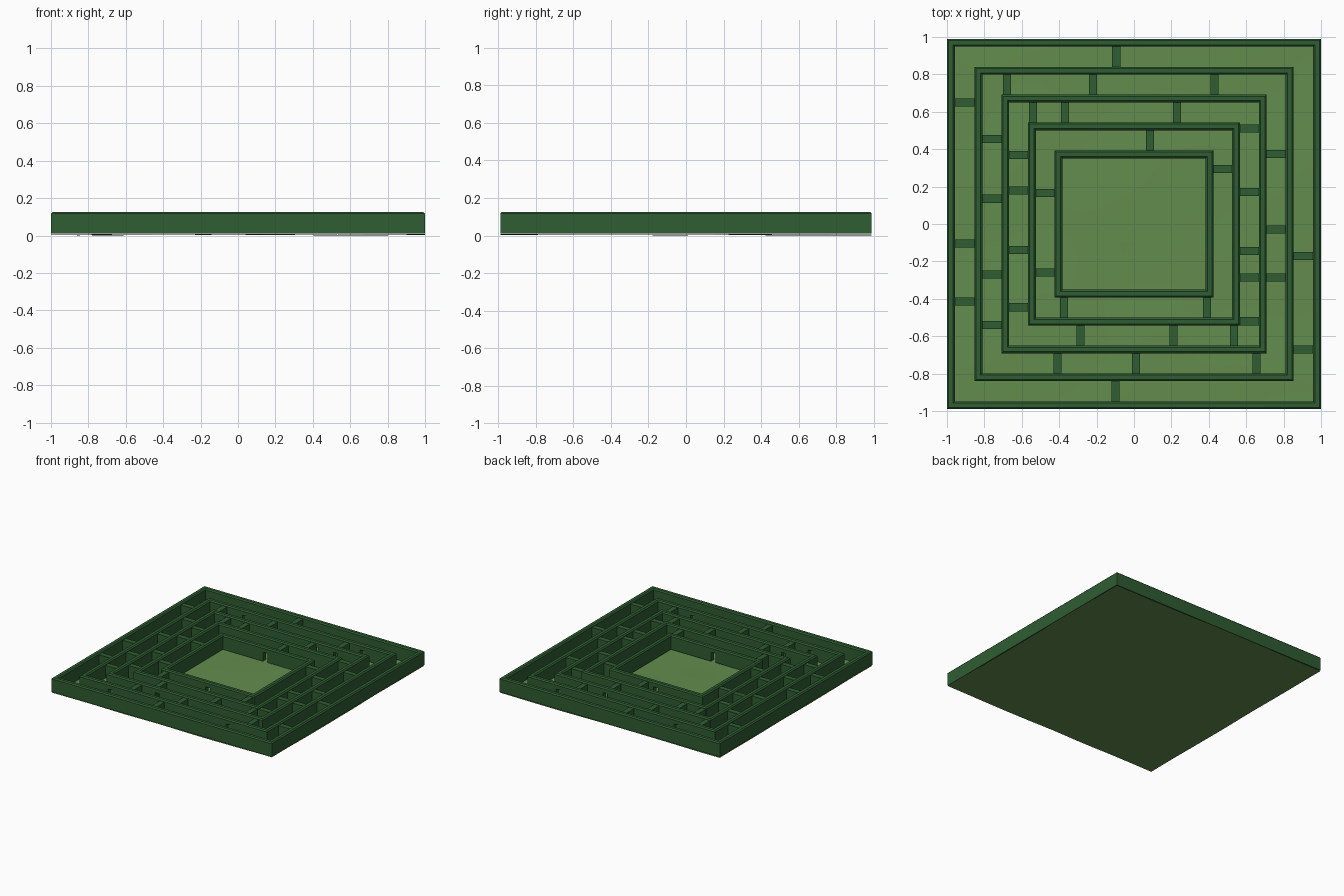
import bpy, bmesh
from mathutils import Vector, noise

if "Cube" in bpy.data.objects:
    bpy.data.objects.remove(bpy.data.objects["Cube"])


def material(name, rgb):
    m = bpy.data.materials.new(name)
    m.diffuse_color = (*rgb, 1)
    m.use_nodes = True
    m.node_tree.nodes["Principled BSDF"].inputs["Base Color"].default_value = m.diffuse_color
    return m


HEDGE = material("hedge_green", (0.028, 0.11, 0.032))
GRASS = material("grass_green", (0.125, 0.265, 0.075))
BASE, TOP, THICK = 0.010, 0.126, 0.042


def finish(bm, name, mat):
    bmesh.ops.recalc_face_normals(bm, faces=bm.faces)
    me = bpy.data.meshes.new(name)
    bm.to_mesh(me)
    bm.free()
    me.materials.append(mat)
    ob = bpy.data.objects.new(name, me)
    bpy.context.collection.objects.link(ob)
    return ob


def add_box(bm, lo, hi):
    lo, hi = Vector(lo), Vector(hi)
    vs = bmesh.ops.create_cube(bm, size=1)["verts"]
    for v in vs:
        v.co = (lo + hi) / 2 + v.co * (hi - lo)


def hedge_ring(name, hx, hy, doors):
    # chamfered wall profile (inset, height) swept round a rectangle
    c = 0.009
    profile = [(0, BASE), (0, TOP - c), (c, TOP), (THICK - c, TOP),
               (THICK, TOP - c), (THICK, BASE)]
    bm = bmesh.new()
    loops = [[bm.verts.new((sx * (hx - d), sy * (hy - d), z)) for d, z in profile]
             for sx, sy in ((-1, -1), (1, -1), (1, 1), (-1, 1))]
    n = len(profile)
    for i in range(4):
        a, b = loops[i], loops[(i + 1) % 4]
        for k in range(n):
            bm.faces.new((a[k], b[k], b[(k + 1) % n], a[(k + 1) % n]))
    ring = finish(bm, name, HEDGE)
    if doors:
        # low doorways under the hedge top, rotated copy on the back
        bm = bmesh.new()
        for x in doors:
            for s in (-1, 1):
                cx, cy = -s * x, s * (hy - THICK / 2)
                add_box(bm, (cx - 0.02, cy - 0.05, -0.05), (cx + 0.02, cy + 0.05, 0.085))
        cutter = finish(bm, name + "_door_cutter", HEDGE)
        cutter.hide_render = True
        cutter.hide_viewport = True
        cutter.display_type = 'WIRE'
        mod = ring.modifiers.new("doorways", 'BOOLEAN')
        mod.operation, mod.object, mod.solver = 'DIFFERENCE', cutter, 'EXACT'
    return ring


# concentric hedge walls: half width, half depth, doorway positions
RINGS = [(1.0, 0.99, []), (0.853, 0.84, [-0.57, 0.5]), (0.709, 0.692, [-0.43, -0.25]),
         (0.567, 0.543, []), (0.425, 0.393, [0.0])]
for i, (hx, hy, doors) in enumerate(RINGS):
    hedge_ring(f"hedge_ring_{i + 1}", hx, hy, doors)

# cross hedges per corridor: back x, front x, left y, right y
CROSS = [
    ([-0.095], [-0.10], [0.65, -0.105, -0.415], [-0.17, -0.67]),
    ([-0.68, -0.22, 0.43], [-0.41, 0.01, 0.655],
     [0.455, 0.135, -0.27, -0.54], [0.375, -0.03, -0.285]),
    ([-0.54, -0.37, 0.23], [-0.285, 0.21, 0.535],
     [0.37, 0.18, -0.14, -0.445], [0.51, 0.17, -0.145, -0.285, -0.52]),
    ([0.085], [-0.375, 0.39], [0.165, -0.26], [0.295]),
]
W, E = 0.0215, 0.012
for i, (back, front, left, right) in enumerate(CROSS):
    (ox, oy, _), (ix, iy, _) = RINGS[i], RINGS[i + 1]
    bm = bmesh.new()
    for s, xs in ((1, back), (-1, front)):
        y0, y1 = sorted((s * (iy - E), s * (oy - THICK + E)))
        for x in xs:
            add_box(bm, (x - W, y0, BASE), (x + W, y1, TOP - 0.012))
    for s, ys in ((-1, left), (1, right)):
        x0, x1 = sorted((s * (ix - E), s * (ox - THICK + E)))
        for y in ys:
            add_box(bm, (x0, y - W, BASE), (x1, y + W, TOP - 0.012))
    finish(bm, f"cross_hedges_{i + 1}", HEDGE)

# gently uneven lawn under the hedges
bm = bmesh.new()
bmesh.ops.create_grid(bm, x_segments=40, y_segments=40, size=1)
for v in bm.verts:
    v.co.y *= 0.99
    v.co.z = 0.0075 + 0.005 * noise.noise(Vector((v.co.x * 2.3 + 4, v.co.y * 2.3, 1.7)))
low = min(v.co.z for v in bm.verts)
for v in bm.verts:
    v.co.z -= low
for f in bm.faces:
    f.smooth = True
finish(bm, "lawn", GRASS)
